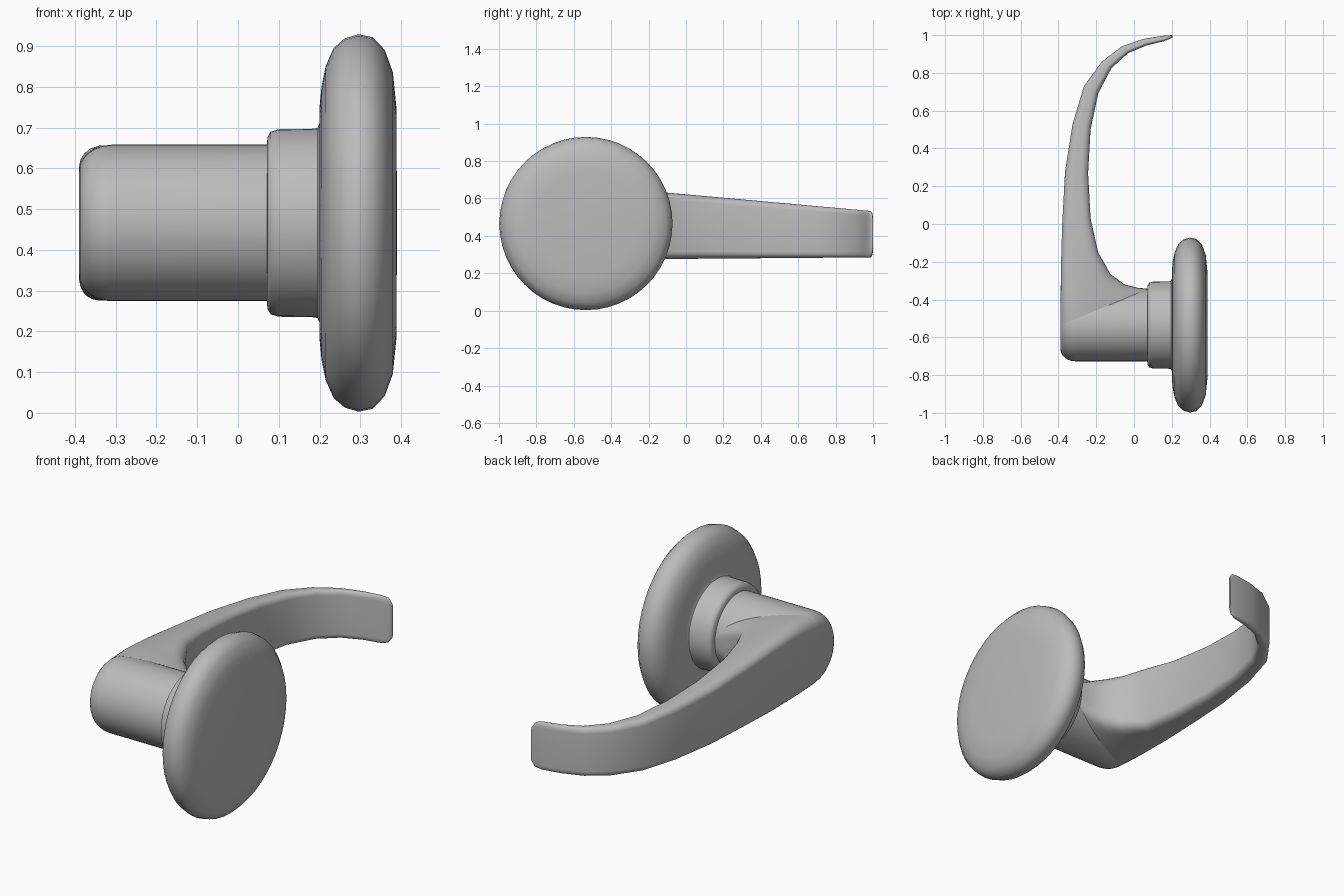
import bpy, bmesh, math

old = bpy.data.objects.get("Cube")
if old:
    bpy.data.objects.remove(old, do_unlink=True)

GREY = (0.5, 0.5, 0.5, 1.0)
metal = bpy.data.materials.new("satin_grey")
metal.use_nodes = True
metal.diffuse_color = GREY
metal.node_tree.nodes["Principled BSDF"].inputs["Base Color"].default_value = GREY

AXIS_Y, AXIS_Z = -0.535, 0.466


def finish(bm, name, angle=50):
    bmesh.ops.remove_doubles(bm, verts=bm.verts, dist=0.0005)
    bmesh.ops.recalc_face_normals(bm, faces=bm.faces)
    mesh = bpy.data.meshes.new(name)
    bm.to_mesh(mesh)
    bm.free()
    obj = bpy.data.objects.new(name, mesh)
    obj.data.materials.append(metal)
    bpy.context.collection.objects.link(obj)
    bpy.ops.object.select_all(action='DESELECT')
    obj.select_set(True)
    bpy.context.view_layer.objects.active = obj
    bpy.ops.object.shade_smooth_by_angle(angle=math.radians(angle))


def lathe(name, profile, steps=48):
    """Spin (x, radius) points about the spindle axis."""
    bm = bmesh.new()
    verts = [bm.verts.new((x, AXIS_Y, AXIS_Z + r)) for x, r in profile]
    edges = [bm.edges.new(pair) for pair in zip(verts, verts[1:])]
    bmesh.ops.spin(bm, geom=verts + edges, cent=(0, AXIS_Y, AXIS_Z), axis=(1, 0, 0),
                   angle=math.tau, steps=steps)
    finish(bm, name)


def fillet(u):
    u = min(max(u, 0), 1)
    return math.sqrt(1 - (1 - u) ** 2)


# Round wall plate with the collar behind it
lathe("wall_plate", [(.39, 0), (.389, .28), (.38, .37), (.36, .425), (.33, .456),
                     (.296, .463), (.262, .453), (.235, .43), (.215, .385),
                     (.205, .335), (.2, .285), (.2, .245), (.195, .233), (.18, .231),
                     (.1, .23), (.08, .224), (.072, .21), (.071, .18), (.071, 0)])

# Cylindrical neck with a rounded outer end
R = 0.192
arc = [(-.31 - .08 * math.sin(a), R - .065 * (1 - math.cos(a)))
       for a in (math.pi / 2 * i / 6 for i in range(7))]
lathe("neck", [(.09, R)] + arc + [(-.39, 0)])

# Curved lever: pairs of outer and inner plan points, plus a height scale
sections = [
    ((-.39, AXIS_Y), (.08, -.343), 1), ((-.39, -.48), (.02, -.338), 1),
    ((-.39, -.42), (-.05, -.32), 1), ((-.388, -.34), (-.125, -.265), 1),
    ((-.386, -.2), (-.19, -.15), 1), ((-.38, 0), (-.23, .03), 1),
    ((-.365, .28), (-.243, .27), 1), ((-.325, .53), (-.23, .5), 1),
    ((-.265, .73), (-.19, .69), 1), ((-.17, .86), (-.12, .825), 1),
    ((-.065, .94), (-.03, .905), 1), ((.05, .98), (.065, .945), 1),
    ((.15, .996), (.16, .968), 1), ((.185, .999), (.19, .98), .94),
    ((.205, 1), (.205, .99), .72),
]
SAMPLES = 16
bm = bmesh.new()
rings = []
for k, (outer, inner, scale) in enumerate(sections):
    width = math.dist(outer, inner)
    blend = min(k / 4, 1)
    corner = min(.08 - .03 * blend, .35 * width)
    upper, lower = [], []
    for i in range(SAMPLES + 1):
        t = (1 - math.cos(math.pi * i / SAMPLES)) / 2
        x, y = (a + (b - a) * t for a, b in zip(outer, inner))
        top = .658 - .09 * max(0, y + .4)
        low = .274 + .008 * max(0, y + .4)
        depth = .34 - .12 * blend
        near = 1 - depth + depth * fillet(t * width / corner)
        far = 1 - depth + depth * fillet((1 - t) * width / corner)
        round_side = math.sqrt(max(0, 1 - t * t))
        half = (top - low) / 2 * scale * near * (far * blend + round_side * (1 - blend))
        mid = (top + low) / 2
        upper.append(bm.verts.new((x, y, mid + half)))
        lower.append(bm.verts.new((x, y, mid - half)))
    rings.append(upper + lower[::-1])
for a, b in zip(rings, rings[1:]):
    n = len(a)
    for i in range(n):
        j = (i + 1) % n
        bm.faces.new((a[i], a[j], b[j], b[i]))
bm.faces.new(rings[0])
bm.faces.new(rings[-1])
finish(bm, "lever", 60)
